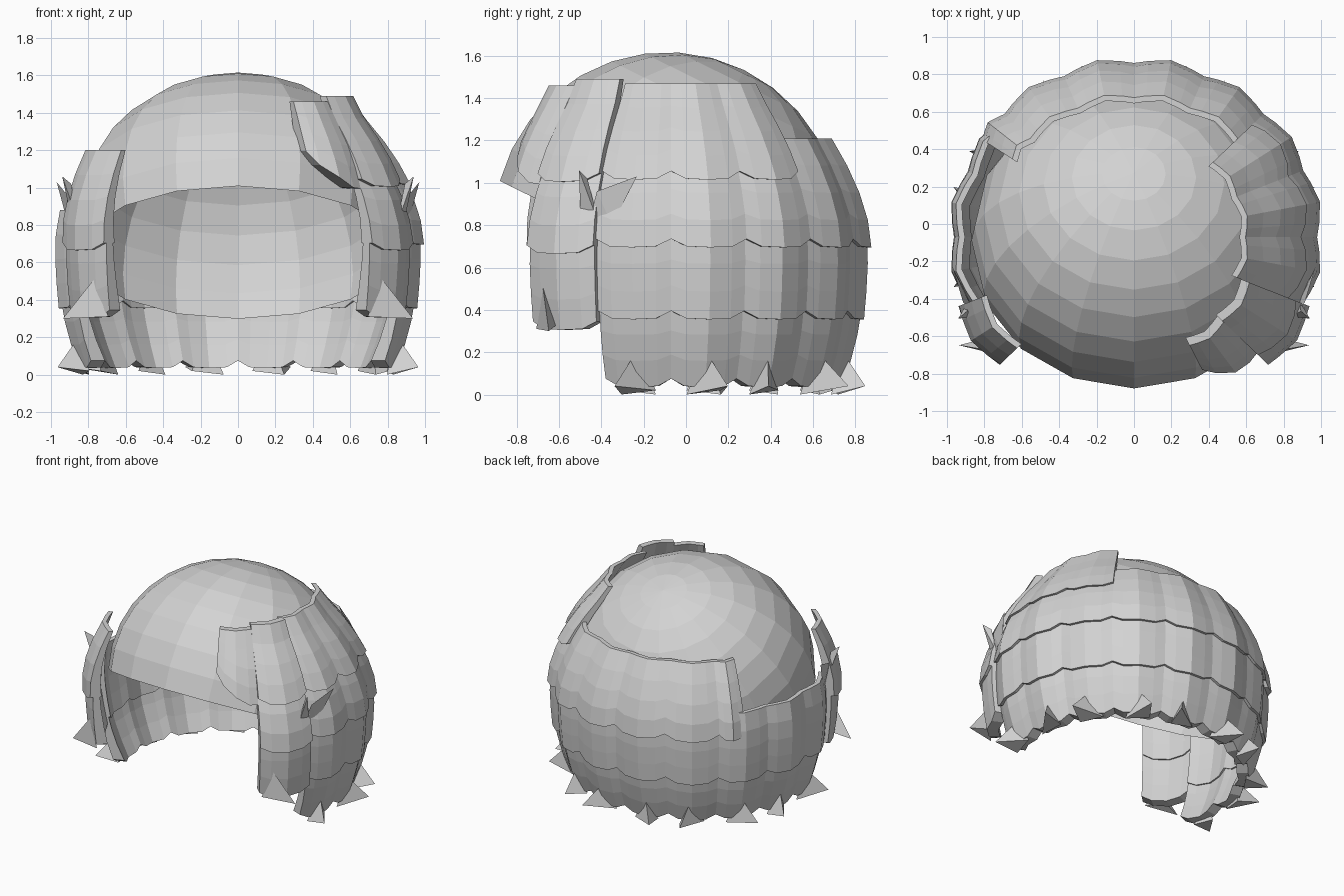
import bpy
import bmesh
from math import sin, cos, radians
from mathutils import Matrix

if "Cube" in bpy.data.objects:
    bpy.data.objects.remove(bpy.data.objects["Cube"])

AXIS_Y = -0.07
STEP = 22.5

grey = bpy.data.materials.new("plain_grey")
grey.use_nodes = True
grey.diffuse_color = (0.65, 0.65, 0.65, 1)
grey.node_tree.nodes["Principled BSDF"].inputs["Base Color"].default_value = (0.65, 0.65, 0.65, 1)


def finish(bm, name, closed=True):
    if closed:
        bmesh.ops.recalc_face_normals(bm, faces=bm.faces)
    mesh = bpy.data.meshes.new(name)
    bm.to_mesh(mesh)
    bm.free()
    mesh.materials.append(grey)
    obj = bpy.data.objects.new(name, mesh)
    bpy.context.collection.objects.link(obj)
    return obj


def polar(angle, r, z):
    """Point on the slightly oval plan of the hair."""
    a = radians(angle)
    return (1.015 * r * cos(a), AXIS_Y + 0.965 * r * sin(a), z)


# Outer radius of the hair at each height
PROFILE = [(0.04, 0.84), (0.2, 0.905), (0.36, 0.95), (0.55, 0.975), (0.72, 0.987),
           (0.88, 0.967), (1.05, 0.90), (1.2, 0.82), (1.46, 0.62)]

# Cross-section of one lock: position across, radius factor, lift of the hem
SECTION = [(0, 0.965, 0.035), (0.2, 0.979, 0), (0.5, 1, -0.005), (0.8, 0.979, 0), (1, 0.965, 0.035)]


def radius(z):
    if z <= PROFILE[0][0]:
        return PROFILE[0][1]
    for (z0, r0), (z1, r1) in zip(PROFILE, PROFILE[1:]):
        if z <= z1:
            return r0 + (r1 - r0) * (z - z0) / (z1 - z0)
    return PROFILE[-1][1]


def lock(bm, a0, a1, z0, z1, push=0.0, push_top=0.0, skew=0.0, thick=0.08):
    """Ridged, curved plank, thinner at its top; skew raises the a0 side of its bottom."""
    n = len(SECTION)
    rows = []
    for i in range(5):
        t = i / 4
        row = []
        for inner in (False, True):
            for s, f, lift in (reversed(SECTION) if inner else SECTION):
                z = z0 + (z1 - z0) * t + (lift + skew * (1 - s)) * (1 - t)
                r = radius(z) * f + push + (push_top - push) * t + 0.014 - 0.025 * t
                row.append(bm.verts.new(polar(a0 + (a1 - a0) * s, r - inner * thick * (1 - 0.6 * t), z)))
        rows.append(row)
    for low, high in zip(rows, rows[1:]):
        for j in range(2 * n):
            k = (j + 1) % (2 * n)
            bm.faces.new((low[j], low[k], high[k], high[j]))
    for row in (rows[0], rows[-1]):
        for j in range(n - 1):
            bm.faces.new((row[j], row[j + 1], row[-j - 2], row[-j - 1]))


def spike(bm, angle, r, z0, z1, half, tip):
    """Pointed tuft: triangular base on the hair, tip given as angle, radius, height."""
    base = [bm.verts.new(polar(angle - half, r, z0)),
            bm.verts.new(polar(angle + half, r, z0 + 0.02)),
            bm.verts.new(polar(angle, r + 0.03, z1))]
    point = bm.verts.new(polar(*tip))
    bm.faces.new(base)
    for i in range(3):
        bm.faces.new((base[i], base[(i + 1) % 3], point))


# Open cap, a little wider than deep, tilted backwards
bm = bmesh.new()
bmesh.ops.create_uvsphere(bm, u_segments=16, v_segments=16, radius=0.82)
bmesh.ops.delete(bm, geom=[v for v in bm.verts if v.co.z < -0.2], context="VERTS")
bmesh.ops.scale(bm, vec=(1.06, 1, 1), verts=bm.verts)
bmesh.ops.transform(bm, verts=bm.verts,
                    matrix=Matrix.Translation((0, -0.087, 0.797)) @ Matrix.Rotation(radians(-26.2), 4, "X"))
finish(bm, "hair_cap", closed=False)

# Overlapping tiers: name, bottom, top, first and last angle
TIERS = [("bottom_tier", 0.04, 0.53, -22.5, 202.5),
         ("lower_tier", 0.36, 0.88, -22.5, 202.5),
         ("upper_tier", 0.70, 1.21, -22.5, 146),
         ("left_top_tier", 1.02, 1.47, -22.5, 45)]
for name, z0, z1, start, end in TIERS:
    bm = bmesh.new()
    a = start
    while a < end - 1:
        lock(bm, a, min(a + STEP, end), z0, z1)
        a += STEP
    finish(bm, name)

# Locks framing the face on both sides; the left one tucks under the fringe
for name, a, push_top in (("left_front_lock", -45, 0.02), ("right_front_lock", 202.5, 0.09)):
    bm = bmesh.new()
    lock(bm, a, a + STEP, 0.31, 0.88, 0.03, 0.035)
    lock(bm, a, a + STEP, 0.67, 1.20, 0.035, push_top)
    finish(bm, name)

# Raised fringe sweeping over the left of the forehead
bm = bmesh.new()
lock(bm, -45, -22.5, 1.01, 1.49, 0.04, 0.07, thick=0.12)
lock(bm, -64, -45, 0.96, 1.46, 0.01, 0.08, skew=0.2, thick=0.12)
finish(bm, "left_fringe")

# Flared tips around the bottom hem
bm = bmesh.new()
for i in range(10):
    a = STEP * (i - 0.5)
    lean = 5 if i % 2 else -5
    spike(bm, a, 0.82, 0.0, 0.21, 6, (a + lean, 0.99, 0.04))
finish(bm, "hem_tips")

# Loose tufts at the front locks and temples, mirrored side to side
for side in ("left", "right"):
    bm = bmesh.new()
    spike(bm, -40, 0.95, 0.31, 0.52, 4, (-33, 1.10, 0.30))
    spike(bm, -25, 0.94, 0.78, 1.02, 3, (-26, 1.03, 1.06))
    spike(bm, -22, 0.94, 0.78, 0.96, 4, (-10, 0.97, 1.03))
    if side == "right":
        bmesh.ops.scale(bm, vec=(-1, 1, 1), verts=bm.verts)
    finish(bm, side + "_tufts")
